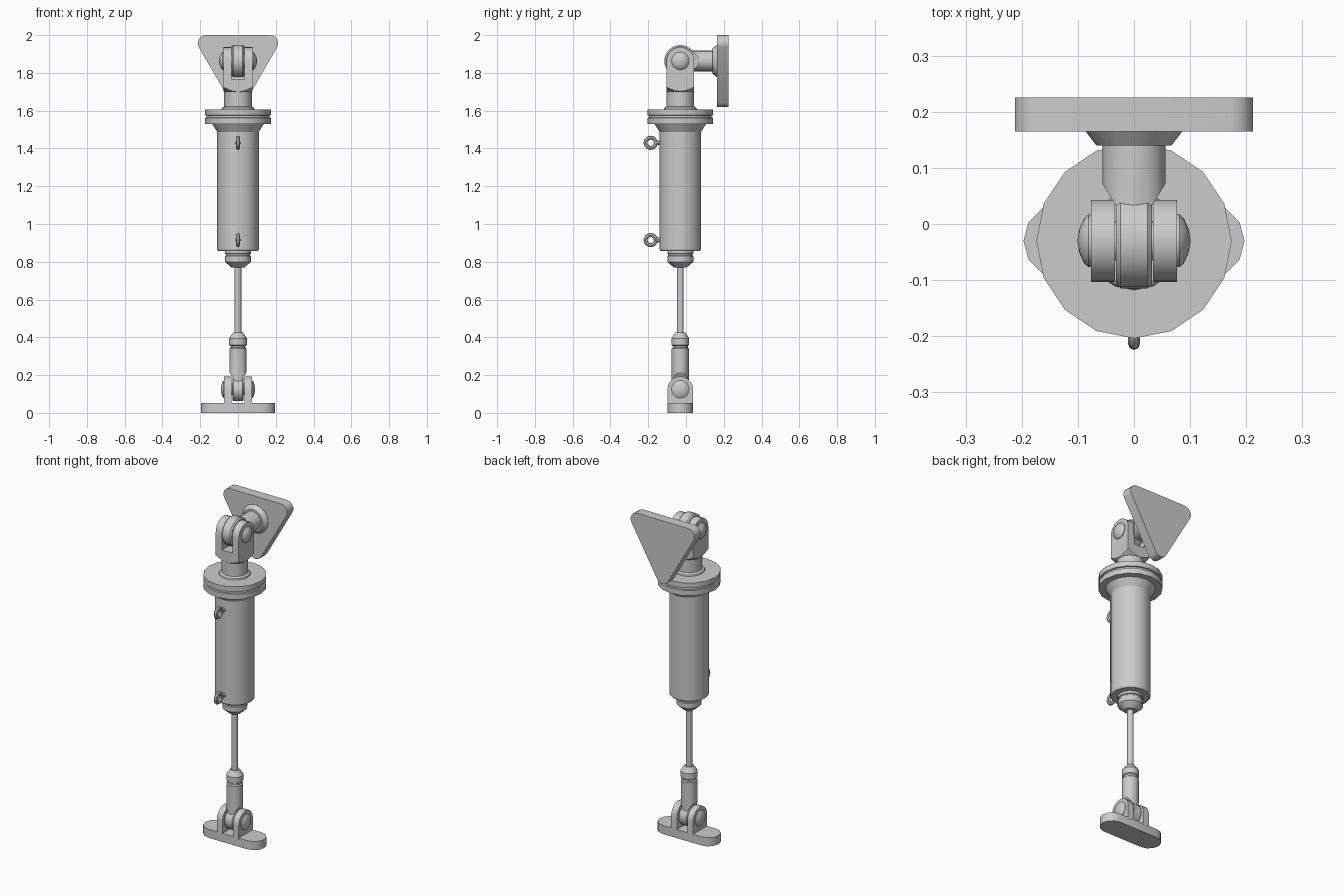
import bpy, bmesh
from math import sin, cos, pi, radians
from mathutils import Vector

if "Cube" in bpy.data.objects:
    bpy.data.objects.remove(bpy.data.objects["Cube"])

YC = -0.03          # main axis of the actuator
TOP, LOW = 1.863, 0.125   # pivot heights
AX = {'Z': lambda u, v, h: (u, v, h), 'X': lambda u, v, h: (h, u, v), 'Y': lambda u, v, h: (v, h, u)}


def finish(name, bm, loc=(0, 0, 0)):
    bmesh.ops.remove_doubles(bm, verts=bm.verts, dist=1e-5)
    bmesh.ops.recalc_face_normals(bm, faces=bm.faces)
    me = bpy.data.meshes.new(name)
    bm.to_mesh(me)
    bm.free()
    ob = bpy.data.objects.new(name, me)
    ob.location = loc
    bpy.context.collection.objects.link(ob)
    return ob


def lathe_bm(profile, axis='Z', n=16, s=1):
    """Turn (radius, height) points around an axis and cap the ends."""
    bm = bmesh.new()
    rings = [[bm.verts.new(AX[axis](r * cos(2 * pi * i / n), r * sin(2 * pi * i / n), s * h))
              for i in range(n)] for r, h in profile]
    for a, b in zip(rings, rings[1:]):
        for i in range(n):
            j = (i + 1) % n
            bm.faces.new((a[i], a[j], b[j], b[i]))
    bm.faces.new(rings[0])
    if profile[-1][0] > 1e-3:
        bm.faces.new(rings[-1])
    return bm


def lathe(name, profile, loc, axis='Z', n=16, s=1):
    return finish(name, lathe_bm(profile, axis, n, s), loc)


def prism(name, outline, axis, a, b, loc=(0, 0, 0)):
    """Extrude a flat outline along an axis from a to b."""
    bm = bmesh.new()
    lo, hi = [[bm.verts.new(AX[axis](u, v, h)) for u, v in outline] for h in (a, b)]
    bm.faces.new(lo)
    bm.faces.new(hi)
    for i in range(len(lo)):
        j = (i + 1) % len(lo)
        bm.faces.new((lo[i], lo[j], hi[j], hi[i]))
    return finish(name, bm, loc)


def arc(cx, cy, r, a0, a1, n):
    return [(cx + r * cos(radians(a0 + (a1 - a0) * i / n)),
             cy + r * sin(radians(a0 + (a1 - a0) * i / n))) for i in range(n + 1)]


def boolean(ob, cutter, op):
    m = ob.modifiers.new(op, 'BOOLEAN')
    m.operation, m.object, m.solver = op, cutter, 'EXACT'
    bpy.context.view_layer.objects.active = ob
    bpy.ops.object.modifier_apply(modifier=m.name)
    bpy.data.objects.remove(cutter)


def eye_shank(name, profile, axis, loc, start, slope, half):
    """Round shank whose end is flattened by two slanted planes to meet the eye."""
    bm = lathe_bm(profile, axis)
    for s in (-1, 1):
        co = Vector((s * half, 0, 0)) + Vector(AX[axis](0, 0, start))
        no = Vector((s, 0, 0)) - slope * Vector(AX[axis](0, 0, 1))
        r = bmesh.ops.bisect_plane(bm, geom=bm.verts[:] + bm.edges[:] + bm.faces[:],
                                   plane_co=co, plane_no=no, clear_outer=True)
        cut = [e for e in r['geom_cut'] if isinstance(e, bmesh.types.BMEdge)]
        bmesh.ops.holes_fill(bm, edges=cut, sides=0)
    return finish(name, bm, loc)


# Foot plate with rounded ends
prism("foot_plate", arc(0.13, 0, 0.067, -90, 90, 6) + arc(-0.13, 0, 0.067, 90, 270, 6),
      'Z', 0, 0.052, (0, YC, 0))

# Lower clevis arms, eye and pin
for s, side in ((-1, "left"), (1, "right")):
    prism(f"lower_clevis_arm_{side}", [(0.068, -0.08)] + arc(0, 0, 0.068, 0, 180, 10) + [(-0.068, -0.08)],
          'X', s * 0.035, s * 0.073, (0, YC, LOW))
    for part, z, x in (("lower", LOW, 0.073), ("upper", TOP, 0.078)):
        e = x - 0.073
        w = 0.017 + e
        lathe(f"{part}_pin_head_{side}",
              [(0.047, x - 0.01), (0.047, x + 0.003), (0.04, x + w * 0.5), (0.022, x + w * 0.87), (0, x + w + 0.001)],
              (0, YC, z), 'X', 16, s)
lathe("lower_eye", [(0.056, -0.03), (0.063, -0.024), (0.063, 0.024), (0.056, 0.03)], (0, YC, LOW), 'X', 20)
lathe("lower_pin", [(0.03, -0.07), (0.03, 0.07)], (0, YC, LOW), 'X')

# Rod end: flattened shank, groove, nut and rod
eye_shank("rod_end", [(0.046, LOW + 0.02), (0.046, 0.34), (0.04, 0.345), (0.04, 0.355), (0.047, 0.36),
                      (0.047, 0.395), (0.026, 0.425)], 'Z', (0, YC, 0), 0.19, 0.6, 0.03)
lathe("piston_rod", [(0.018, 0.41), (0.018, 0.79)], (0, YC, 0))

# Cylinder body with gland nut below and flare above
lathe("gland_nut", [(0.035, 0.77), (0.069, 0.80), (0.069, 0.83), (0.064, 0.833), (0.064, 0.84),
                    (0.069, 0.843), (0.069, 0.865)], (0, YC, 0))
lathe("cylinder_body", [(0.105, 0.858), (0.11, 0.866), (0.11, 1.488), (0.137, 1.53), (0.137, 1.54)], (0, YC, 0))
lathe("flange", [(0.174, 1.53), (0.174, 1.562), (0.166, 1.564), (0.166, 1.574), (0.174, 1.576),
                 (0.174, 1.607)], (0, YC, 0))
lathe("flange_neck", [(0.09, 1.60), (0.085, 1.615), (0.073, 1.622), (0.073, 1.715)], (0, YC, 0))

# Hose lugs on the front
for name, z in (("lower_lug", 0.915), ("upper_lug", 1.43)):
    bpy.ops.mesh.primitive_torus_add(location=(0, -0.187, z), rotation=(0, pi / 2, 0), major_segments=20,
                                     minor_segments=8, major_radius=0.027, minor_radius=0.0105)
    bpy.context.object.name = name
    lathe(name + "_stem", [(0.011, -0.165), (0.014, -0.13)], (0, 0, z), 'Y', 10)

# Upper clevis: slotted block with cone-trimmed underside
fork = prism("upper_clevis", [(0.073, -0.17)] + arc(0, 0, 0.073, 0, 180, 12) + [(-0.073, -0.17)],
             'X', -0.077, 0.077, (0, YC, TOP))
boolean(fork, prism("slot_cutter", [(-0.2, -0.095), (0.2, -0.095), (0.2, 0.2), (-0.2, 0.2)],
                    'X', -0.034, 0.034, (0, YC, TOP)), 'DIFFERENCE')
boolean(fork, lathe("trim_cutter", [(0.072, 1.70), (0.13, 1.742), (0.13, 2.0)], (0, YC, 0), n=32), 'INTERSECT')

# Upper eye, pin and shank to the wall plate
lathe("upper_eye", [(0.077, -0.032), (0.085, -0.024), (0.085, 0.024), (0.077, 0.032)], (0, YC, TOP), 'X', 24)
lathe("upper_pin", [(0.035, -0.075), (0.035, 0.075)], (0, YC, TOP), 'X')
eye_shank("upper_shank", [(0.056, -0.01), (0.056, 0.15)], 'Y', (0, 0, TOP), 0.033, 0.62, 0.032)
lathe("plate_boss", [(0.067, 0.14), (0.087, 0.166), (0.087, 0.175)], (0, 0, TOP), 'Y')

# Rounded triangular wall plate (outline in z, x)
r = 0.043
prism("wall_plate", arc(1.62 + r, 0, r, 120, 240, 6) + arc(2 - r, -0.17, r, 240, 360, 6)
      + arc(2 - r, 0.17, r, 0, 120, 6), 'Y', 0.165, 0.225)

# Smooth rounds, keep hard edges
for ob in bpy.context.scene.objects:
    ob.select_set(True)
    bpy.context.view_layer.objects.active = ob
bpy.ops.object.shade_smooth_by_angle(angle=radians(31))
